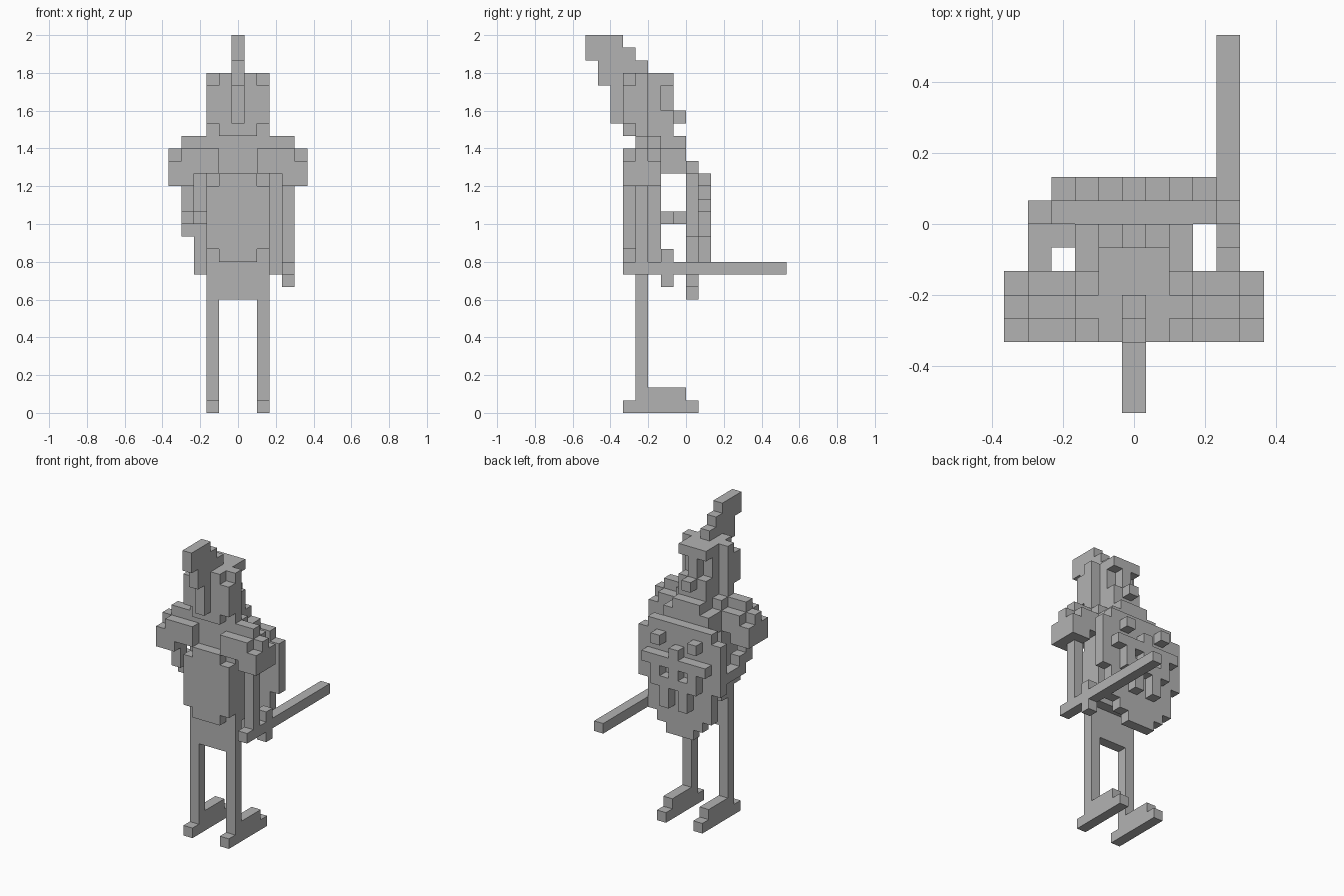
import bpy
import bmesh
from mathutils import Matrix, Vector

UNIT = 2 / 30  # edge length of one block

default_cube = bpy.data.objects.get("Cube")
if default_cube:
    bpy.data.objects.remove(default_cube, do_unlink=True)

grey = bpy.data.materials.new("plain_grey")
grey.use_nodes = True
colour = (0.45, 0.45, 0.45, 1.0)
grey.diffuse_color = colour
grey.node_tree.nodes["Principled BSDF"].inputs["Base Color"].default_value = colour


def box(x_range, y_range, z_range):
    """One block, given as ranges in block units."""
    return (x_range, y_range, z_range)


def centred(half_width, y_range, z_range):
    """A block that is symmetric about the middle plane."""
    return box((-half_width, half_width), y_range, z_range)


def mirrored(boxes):
    """The same blocks on the other side."""
    return [box((-x[1], -x[0]), y, z) for x, y, z in boxes]


def make_part(name, boxes):
    """Join a few blocks into one flat shaded object."""
    bm = bmesh.new()
    for ranges in boxes:
        low = Vector([r[0] for r in ranges]) * UNIT
        high = Vector([r[1] for r in ranges]) * UNIT
        place = Matrix.Translation((low + high) / 2)
        size = Matrix.Diagonal((high - low).to_4d())
        size[3][3] = 1
        bmesh.ops.create_cube(bm, size=1, matrix=place @ size)
    mesh = bpy.data.meshes.new(name)
    bm.to_mesh(mesh)
    bm.free()
    mesh.materials.append(grey)
    part = bpy.data.objects.new(name, mesh)
    bpy.context.collection.objects.link(part)
    return part


def make_pair(name, boxes):
    make_part("left_" + name, boxes)
    make_part("right_" + name, mirrored(boxes))


# Legs and feet
LEG_X = (1.5, 2.5)
make_pair("leg", [box(LEG_X, (-4, -3), (2, 9))])
make_pair("foot", [
    box(LEG_X, (-5, 1), (0, 1)),
    box(LEG_X, (-4, 0), (1, 2)),
])

# Body
make_part("pelvis", [centred(2.5, (-4, -3), (9, 12))])
make_part("torso", [centred(2.5, (-4, -2), (12, 22))])
make_part("cape", [
    centred(1.5, (-5, -4), (12, 13)),
    centred(2.5, (-5, -4), (13, 18)),
    centred(1.5, (-5, -4), (18, 19)),
])

# Shoulder pads with cut outer corners
make_pair("shoulder_pad", [
    box((1.5, 4.5), (-5, -2), (19, 21)),
    box((4.5, 5.5), (-5, -2), (19, 20)),
    box((4.5, 5.5), (-4, -3), (20, 21)),
    box((3.5, 5.5), (-5, -2), (18, 19)),
    box((2.5, 4.5), (-4, -3), (21, 22)),
])

# Arms
HAND_X = (3.5, 4.5)
make_part("left_arm", [box(HAND_X, (-4, -3), (12, 18))])
make_part("right_arm", mirrored([
    box(HAND_X, (-4, -3), (16, 18)),
    box(HAND_X, (-3, -2), (15, 17)),
    box(HAND_X, (-2, 0), (15, 16)),
    box(LEG_X, (-1, 0), (15, 16)),
    box((2.5, 3.5), (-1, 0), (15, 16)),
]))

# Sword
make_part("sword", [box(HAND_X, (-5, 8), (11, 12))])
make_part("sword_guard", [
    box(HAND_X, (-2, -1), (10, 11)),
    box(HAND_X, (-2, -1), (12, 13)),
])

# Shield, built up in rows that narrow towards the tip
make_part("shield", [
    centred(half, (0, 1), rows) for half, rows in (
        (1.5, (9, 10)), (2.5, (10, 11)), (3.5, (11, 14)),
        (4.5, (14, 19)), (3.5, (19, 20)))
])

# Raised emblem, drawn row by row from the top
EMBLEM = (
    ".#...#.",
    "...#...",
    "#######",
    ".#.#.#.",
    ".#####.",
    "..#.#..",
    "..#.#..",
)
make_part("shield_emblem", [
    box((col - 3.5, col - 2.5), (1, 2), (18 - row, 19 - row))
    for row, line in enumerate(EMBLEM)
    for col, mark in enumerate(line) if mark == "#"
])

# Helmet with cut rear corners
make_part("helmet", [
    centred(1.5, (-5, -4), (22, 27)),
    centred(2.5, (-5, -4), (23, 26)),
    centred(2.5, (-4, -3), (22, 27)),
])
make_part("helmet_brow", [centred(1.5, (-2, -1), (26, 27))])
make_part("nose_guard", [centred(0.5, (-2, -1), (24, 26))])

# Face and beard
make_part("face", [centred(1.5, (-3, -2), (22, 27))])
make_part("nose", [centred(0.5, (-1, 0), (23, 24))])
make_part("beard", [
    centred(1.5, (-2, -1), (22, 24)),
    centred(1.5, (-2, 0), (21, 22)),
    centred(2.5, (-2, 0), (19, 21)),
])

# Crest that sweeps up and back
make_part("crest", [
    centred(0.5, y_range, z_range) for y_range, z_range in (
        ((-6, -5), (23, 26)), ((-7, -5), (26, 27)), ((-7, -3), (27, 28)),
        ((-8, -4), (28, 29)), ((-8, -5), (29, 30)))
])
